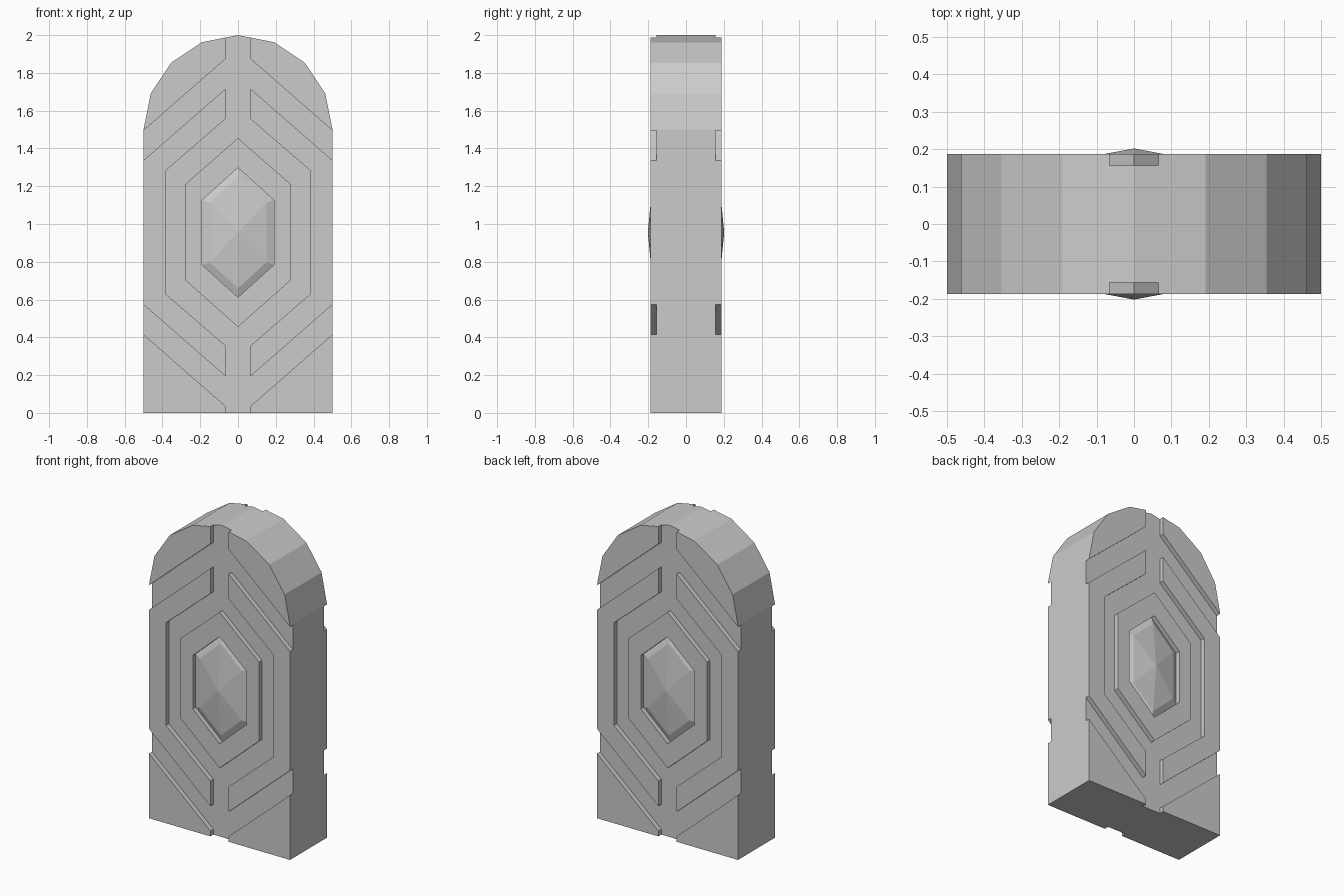
import bpy, bmesh, math

if "Cube" in bpy.data.objects:
    bpy.data.objects.remove(bpy.data.objects["Cube"])

HALF_DEPTH, FLOOR, CZ = 0.187, 0.157, 0.955


def new_object(name, bm):
    bmesh.ops.recalc_face_normals(bm, faces=bm.faces)
    mesh = bpy.data.meshes.new(name)
    bm.to_mesh(mesh)
    bm.free()
    ob = bpy.data.objects.new(name, mesh)
    bpy.context.collection.objects.link(ob)
    return ob


def prism(name, outline, y0, y1):
    """Extrude an x-z outline from y0 to y1."""
    bm = bmesh.new()
    face = bm.faces.new([bm.verts.new((x, y0, z)) for x, z in outline])
    ext = bmesh.ops.extrude_face_region(bm, geom=[face])
    verts = [v for v in ext["geom"] if isinstance(v, bmesh.types.BMVert)]
    bmesh.ops.translate(bm, verts=verts, vec=(0, y1 - y0, 0))
    return new_object(name, bm)


def hexagon(w, side, tip):
    return [(0, CZ + tip), (w, CZ + side), (w, CZ - side),
            (0, CZ - tip), (-w, CZ - side), (-w, CZ + side)]


def cut(target, cutter):
    cutter.hide_render = True
    cutter.hide_viewport = True
    mod = target.modifiers.new("cut", 'BOOLEAN')
    mod.operation, mod.solver, mod.object = 'DIFFERENCE', 'EXACT', cutter


# Arched slab
arch = [(0.5 * math.cos(math.pi * i / 8), 1.5 + 0.5 * math.sin(math.pi * i / 8))
        for i in range(9)]
slab = prism("arched_slab", [(-0.5, 0), (0.5, 0)] + arch, -HALF_DEPTH, HALF_DEPTH)

# Carved channels: one quarter is cut, the mirror repeats it
s = 0.1 * 0.38 / 0.435   # rise of the diagonals beyond the slab edge
channel = [(-0.1, 1.455), (0, 1.455), (0.28, 1.21), (0.28, 0.703), (0, 0.455), (-0.1, 0.455),
           (-0.1, -0.1), (0.065, -0.1), (0.065, 0.035), (0.6, 0.415 + s), (0.6, 0.573 + s),
           (0.065, 0.193), (0.065, 0.355), (0.38, 0.627), (0.38, 1.285), (0.065, 1.557),
           (0.065, 1.717), (0.6, 1.337 - s), (0.6, 1.495 - s), (0.065, 1.875),
           (0.065, 2.1), (-0.1, 2.1)]
cut(slab, prism("channel_cutter", channel, FLOOR, 0.3))

# Hexagonal gem socket
socket = hexagon(0.19, 0.171, 0.343)
cut(slab, prism("socket_cutter", socket, FLOOR, 0.3))

mirror = slab.modifiers.new("mirror", 'MIRROR')
mirror.use_axis = mirror.use_bisect_axis = (True, True, False)

# Faceted gem with a bevelled rim, repeated on the other side
bm = bmesh.new()
rim = [bm.verts.new((x, FLOOR, z)) for x, z in socket]
crown = [bm.verts.new((x, 0.174, z)) for x, z in hexagon(0.15, 0.158, 0.295)]
apex = bm.verts.new((0, 0.202, CZ))
for i in range(6):
    j = (i + 1) % 6
    bm.faces.new((rim[i], rim[j], crown[j], crown[i]))
    bm.faces.new((crown[i], crown[j], apex))
bm.faces.new(rim[::-1])
gem = new_object("gem", bm)
gem.modifiers.new("mirror", 'MIRROR').use_axis = (False, True, False)
